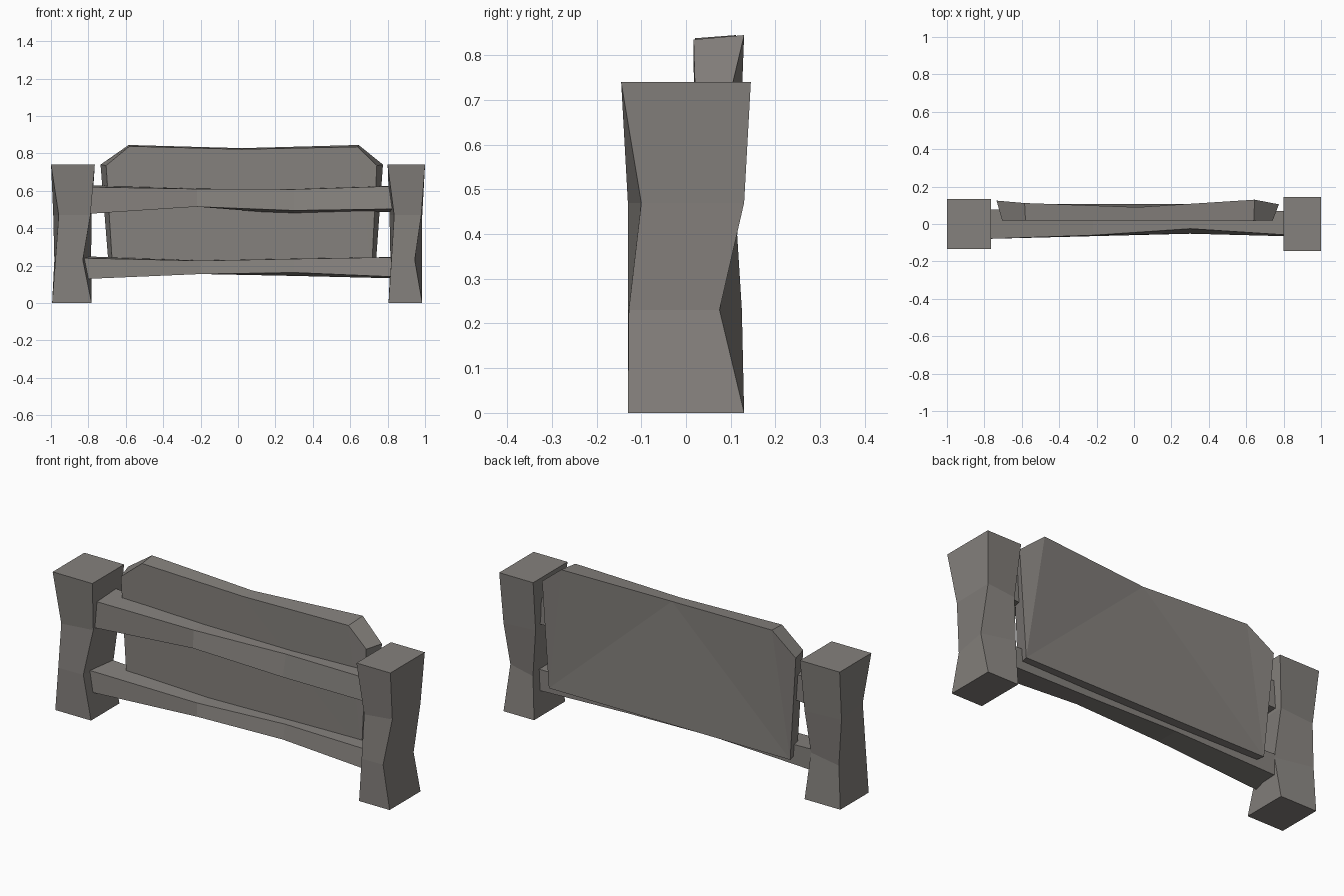
import bpy, bmesh

wood = bpy.data.materials.new("grey brown wood")
wood.diffuse_color = (0.235, 0.22, 0.205, 1)


def loft(name, rings):
    """Skin a closed solid through equal-sized rings of points."""
    bm = bmesh.new()
    vs = [[bm.verts.new(p) for p in r] for r in rings]
    n = len(vs[0])
    for a, b in zip(vs, vs[1:]):
        for i in range(n):
            j = (i + 1) % n
            bm.faces.new((a[i], a[j], b[j], b[i]))
    bm.faces.new(vs[0])
    bm.faces.new(vs[-1])
    bmesh.ops.recalc_face_normals(bm, faces=bm.faces[:])
    me = bpy.data.meshes.new(name)
    bm.to_mesh(me)
    bm.free()
    me.materials.append(wood)
    ob = bpy.data.objects.new(name, me)
    bpy.context.collection.objects.link(ob)
    return ob


# Hand-hewn posts: square blocks with nicked corners at two heights
# corner order: front-left, front-right, back-right, back-left (relative to centre)
POST = [
    (0.00, [(-.095, -.13), (.085, -.13), (.085, .13), (-.095, .13)]),
    (0.23, [(-.080, -.13), (.045, -.128), (.083, .075), (-.085, .125)]),
    (0.47, [(-.065, -.13), (.08, -.10), (.085, .13), (-.09, .11)]),
    (0.74, [(-.100, -.145), (.10, -.145), (.10, .145), (-.10, .145)]),
]
for name, cx, sx, sy in (("left_post", -.8825, 1.17, .92), ("right_post", .9, 1, 1)):
    loft(name, [[(cx + x * sx, y * sy, z) for x, y in pts] for z, pts in POST])

# Rough rails; each section: x, then (y, z) of
# front-bottom, back-bottom, back-top, front-top
UPPER = [
    (-.80, (-.08, .477), (.08, .485), (.08, .63), (-.08, .62)),
    (-.22, (-.065, .515), (.06, .515), (.06, .612), (-.06, .61)),
    (.30, (-.052, .495), (.06, .474), (.06, .61), (-.025, .608)),
    (.84, (-.066, .503), (.07, .488), (.07, .627), (-.06, .625)),
]
LOWER = [
    (-.83, (-.08, .128), (.07, .135), (.07, .25), (-.075, .24)),
    (-.20, (-.062, .155), (.06, .155), (.06, .228), (-.058, .226)),
    (.30, (-.052, .163), (.06, .145), (.06, .238), (-.03, .236)),
    (.84, (-.066, .14), (.07, .132), (.07, .246), (-.06, .245)),
]
for name, secs in (("upper_rail", UPPER), ("lower_rail", LOWER)):
    loft(name, [[(s[0], y, z) for y, z in s[1:]] for s in secs])

# Backboard with clipped top corners and a slightly dipped top edge
front = [(-.67, .02, .18), (.715, .02, .18), (.742, .02, .735), (.64, .017, .835),
         (.02, .02, .822), (-.58, .02, .838), (-.705, .02, .735)]
back = [(-.69, .108, .18), (.735, .105, .18), (.775, .105, .74), (.645, .13, .845),
        (.02, .09, .828), (-.585, .112, .845), (-.735, .125, .74)]
board = loft("backboard", [front, back])
# Split the wide faces down the dip so they stay clean
bm = bmesh.new()
bm.from_mesh(board.data)
bmesh.ops.triangulate(bm, faces=[f for f in bm.faces if len(f.verts) > 4])
bm.to_mesh(board.data)
bm.free()
